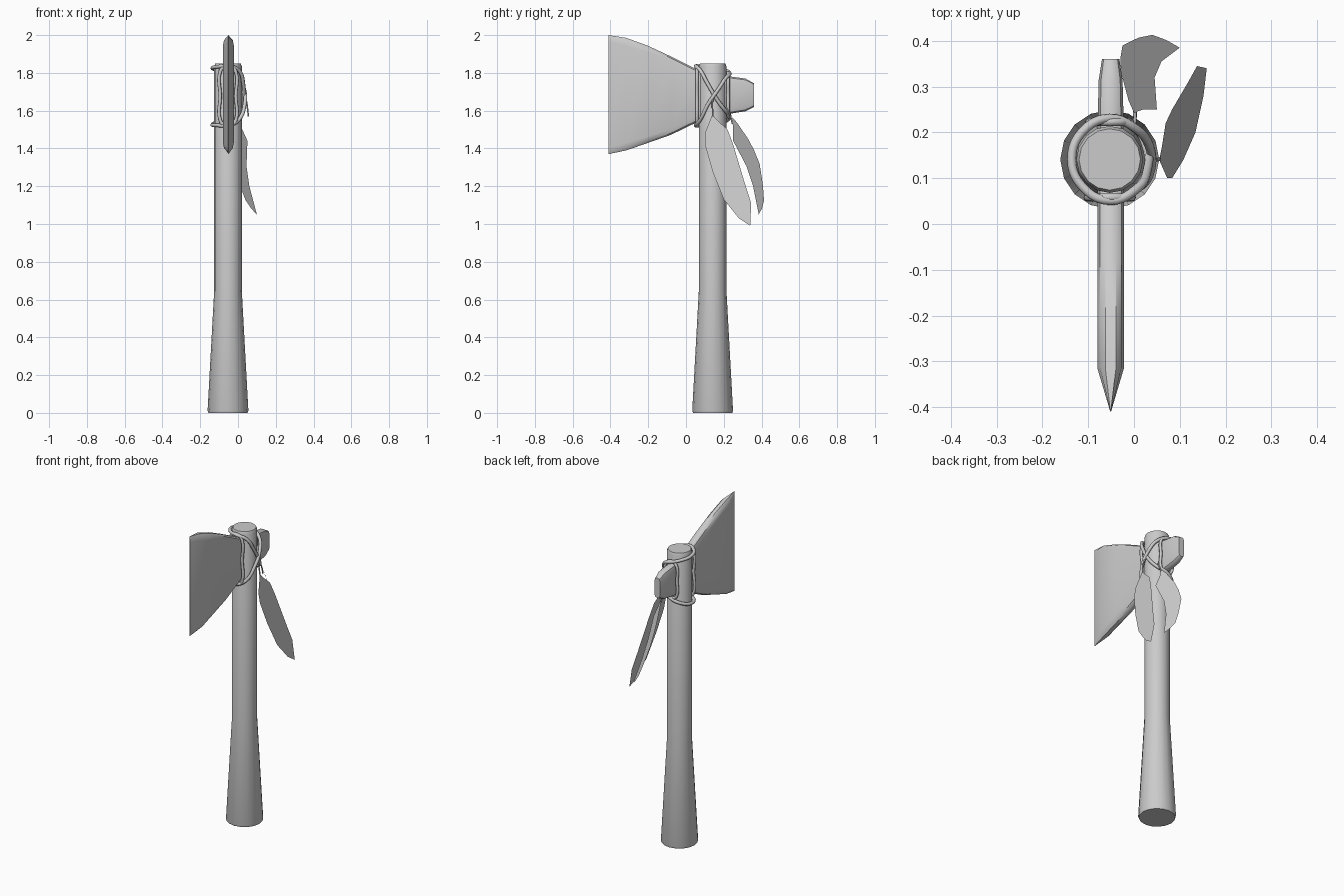
import bpy
from math import cos, sin, pi, radians

if "Cube" in bpy.data.objects:
    bpy.data.objects.remove(bpy.data.objects["Cube"])

CX, CY = -0.053, 0.141  # handle axis


def mesh_object(name, verts, faces, smooth=None):
    me = bpy.data.meshes.new(name)
    me.from_pydata(verts, [], faces)
    me.update()
    ob = bpy.data.objects.new(name, me)
    bpy.context.collection.objects.link(ob)
    bpy.ops.object.select_all(action='DESELECT')
    ob.select_set(True)
    bpy.context.view_layer.objects.active = ob
    if smooth:
        bpy.ops.object.shade_smooth_by_angle(angle=radians(smooth))
    return ob


def loft(name, rings, smooth):
    n = len(rings[0])
    verts = [p for r in rings for p in r]
    faces = [(k * n + i, k * n + (i + 1) % n, (k + 1) * n + (i + 1) % n, (k + 1) * n + i)
             for k in range(len(rings) - 1) for i in range(n)]
    faces.append(tuple(reversed(range(n))))
    faces.append(tuple(range(len(verts) - n, len(verts))))
    return mesh_object(name, verts, faces, smooth)


def cord(name, points, radius, cyclic=True):
    cu = bpy.data.curves.new(name, 'CURVE')
    cu.dimensions = '3D'
    cu.bevel_depth = radius
    cu.bevel_resolution = 2
    cu.resolution_u = 5
    cu.use_fill_caps = True
    sp = cu.splines.new('BEZIER')
    sp.bezier_points.add(len(points) - 1)
    for bp, p in zip(sp.bezier_points, points):
        bp.co = p
        bp.handle_left_type = bp.handle_right_type = 'AUTO'
    sp.use_cyclic_u = cyclic
    ob = bpy.data.objects.new(name, cu)
    bpy.context.collection.objects.link(ob)
    bpy.ops.object.select_all(action='DESELECT')
    ob.select_set(True)
    bpy.context.view_layer.objects.active = ob
    bpy.ops.object.convert(target='MESH')


def around(deg, r, z):
    a = radians(deg)
    return (CX + r * cos(a), CY + r * sin(a), z)


# Handle: flared grip, straight shaft, softly rounded top
profile = [(0.104, 0), (0.108, 0.012), (0.073, 0.65), (0.073, 1.835), (0.067, 1.85)]
loft("handle", [[around(360 * i / 16, r, z) for i in range(16)] for r, z in profile], 40)

# Axe head: rounded-rectangle sections (y, z top, z bottom, half width, bevel)
stations = [
    (-0.41, 2.0, 1.37, 0.0008, 0.035), (-0.315, 1.985, 1.39, 0.029, 0.04),
    (-0.2, 1.943, 1.43, 0.029, 0.035), (-0.08, 1.887, 1.472, 0.029, 0.03),
    (0.05, 1.822, 1.535, 0.029, 0.03), (0.14, 1.795, 1.57, 0.029, 0.03),
    (0.24, 1.78, 1.585, 0.028, 0.025), (0.315, 1.77, 1.597, 0.026, 0.025),
    (0.36, 1.745, 1.62, 0.019, 0.02)]
rings = []
for y, zt, zb, w, b in stations:
    side = [(1, 1), (0.8, 0.3), (0.4, 0)]
    top = [(w * u, zt - b * v) for u, v in side]
    bot = [(w * u, zb + b * v) for u, v in side]
    half = bot[::-1] + top[:]
    right = sorted(half, key=lambda p: p[1])
    left = [(-x, z) for x, z in reversed(right)]
    rings.append([(x - 0.051, y, z) for x, z in left + right])
loft("axe_head", rings, 35)

# Lashing: crosses on the right side, runs level on the left
cord("cross_lashing", [
    around(270, 0.09, 1.835), around(225, 0.084, 1.832), around(180, 0.083, 1.825),
    around(135, 0.085, 1.815), around(90, 0.09, 1.797), around(50, 0.088, 1.77),
    around(20, 0.091, 1.715), around(-15, 0.092, 1.635), around(-50, 0.087, 1.55),
    around(-90, 0.09, 1.522), around(-135, 0.084, 1.523), around(-180, 0.083, 1.525),
    around(135, 0.085, 1.54), around(90, 0.09, 1.57), around(50, 0.088, 1.60),
    around(20, 0.085, 1.65), around(-15, 0.085, 1.735), around(-50, 0.087, 1.815)], 0.01)

# Loops around the blade root and the poll
for name, y, zt, zb, w in [("blade_loop", 0.058, 1.832, 1.524, 0.041),
                           ("poll_loop", 0.223, 1.795, 1.572, 0.04)]:
    zm = (zt + zb) / 2
    right = [(w * 0.5, zb), (w, zb + 0.025), (w, zm), (w, zt - 0.025), (w * 0.5, zt)]
    pts = right + [(-x, z) for x, z in reversed(right)]
    cord(name, [(CX + x, y, z) for x, z in pts], 0.009)

# Feathers: flat outlines laid on tilted planes
outline_a = [(0.14, 1.58), (0.1, 1.48), (0.1, 1.42), (0.14, 1.28), (0.2, 1.13), (0.28, 1.03),
             (0.34, 0.99), (0.345, 1.11), (0.31, 1.22), (0.25, 1.42), (0.22, 1.5), (0.165, 1.55)]
mesh_object("large_feather", [(0.055 + (1.58 - z) * 0.176, y, z) for y, z in outline_a],
            [tuple(range(len(outline_a)))])
outline_b = [(0.0, 0.243), (0.02, 0.25), (0.05, 0.25), (0.045, 0.32), (0.06, 0.355), (0.1, 0.385),
             (0.07, 0.402), (0.04, 0.413), (0.01, 0.407), (-0.025, 0.39), (-0.03, 0.36),
             (-0.028, 0.33), (-0.012, 0.27)]
mesh_object("small_feather",
            [(x, y, 1.44 - 2.23 * (x - 0.05) - 2.064 * (y - 0.25)) for x, y in outline_b],
            [tuple(range(len(outline_b)))])

# Thin ties holding the feathers
cord("large_feather_tie", [(0.04, 0.142, 1.68), (0.048, 0.14, 1.63), (0.055, 0.142, 1.57)], 0.004, False)
cord("small_feather_tie", [(0.0, 0.21, 1.62), (0.002, 0.232, 1.58), (0.002, 0.246, 1.53)], 0.004, False)
